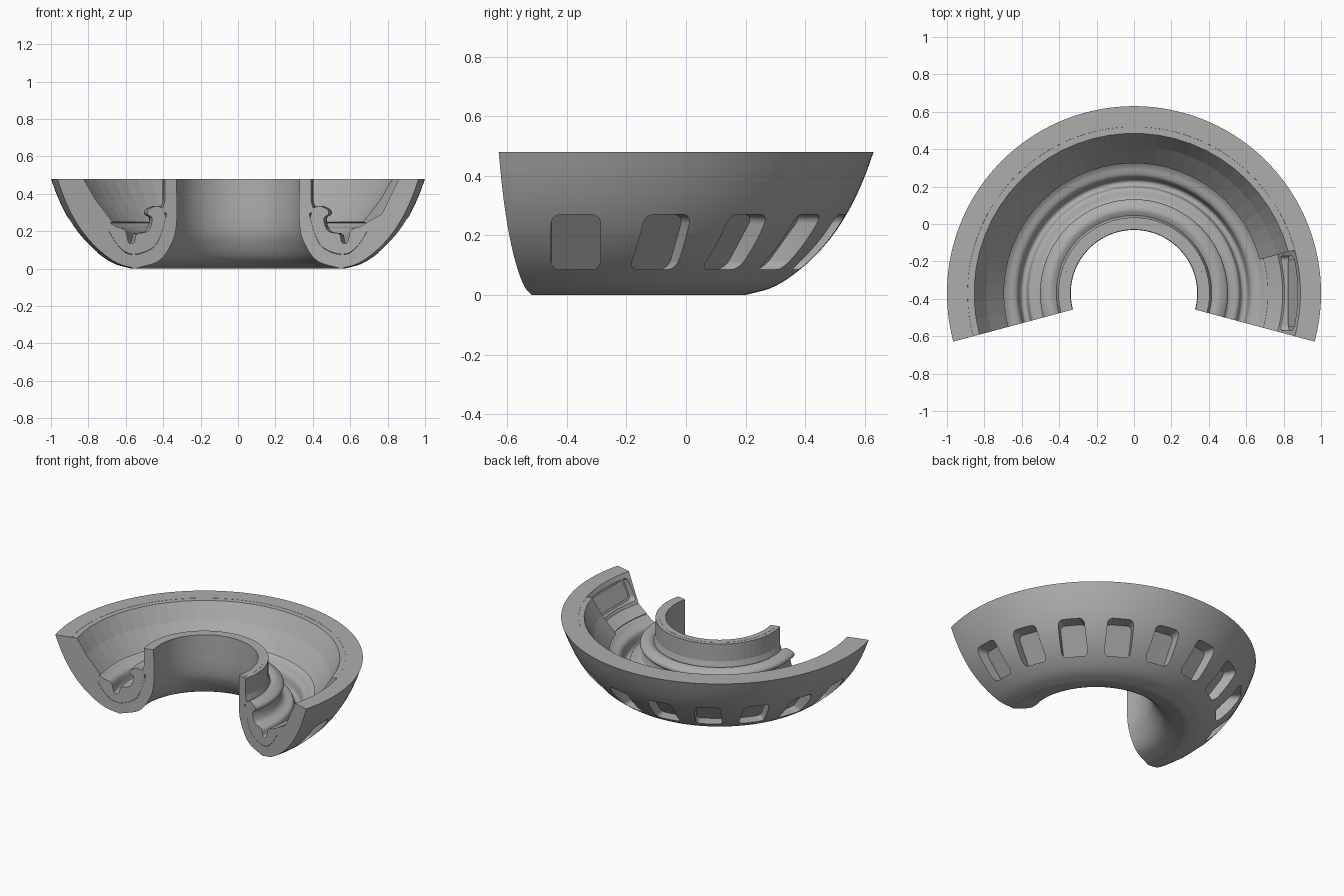
import bpy, bmesh, math
from mathutils import Vector

cube = bpy.data.objects.get("Cube")
if cube:
    bpy.data.objects.remove(cube)

CENTRE_Y = -0.37          # axis of revolution
START, END = -15, 195     # swept angle in degrees

grey = bpy.data.materials.new("plain_grey")
grey.use_nodes = True
grey.diffuse_color = (0.42, 0.42, 0.42, 1)
grey.node_tree.nodes["Principled BSDF"].inputs["Base Color"].default_value = (0.42, 0.42, 0.42, 1)


def polar(r, angle, z, side=0.0):
    """Point at a radius, angle and height, shifted sideways along the tangent."""
    c, s = math.cos(math.radians(angle)), math.sin(math.radians(angle))
    return Vector((r * c - side * s, CENTRE_Y + r * s + side * c, z))


def finish(name, bm):
    bmesh.ops.recalc_face_normals(bm, faces=bm.faces)
    mesh = bpy.data.meshes.new(name)
    bm.to_mesh(mesh)
    bm.free()
    mesh.materials.append(grey)
    obj = bpy.data.objects.new(name, mesh)
    bpy.context.collection.objects.link(obj)
    return obj


def loft(name, rings):
    """Skin a row of matching closed loops and cap both ends."""
    bm = bmesh.new()
    loops = [[bm.verts.new(p) for p in ring] for ring in rings]
    for a, b in zip(loops, loops[1:]):
        for i in range(len(a)):
            j = (i + 1) % len(a)
            bm.faces.new((a[i], a[j], b[j], b[i]))
    bm.faces.new(loops[0])
    bm.faces.new(loops[-1])
    return finish(name, bm)


def sweep(name, profile, steps, start=START, end=END):
    angles = [start + (end - start) * i / steps for i in range(steps + 1)]
    return loft(name, [[polar(r, a, z) for r, z in profile] for a in angles])


def spline(points, n=5):
    """Smooth curve through the points."""
    pts = [Vector(p) for p in points]
    pts = [2 * pts[0] - pts[1]] + pts + [2 * pts[-1] - pts[-2]]
    out = []
    for a, b, c, d in zip(pts, pts[1:], pts[2:], pts[3:]):
        for i in range(n):
            t = i / n
            out.append(0.5 * (2 * b + (c - a) * t + (2 * a - 5 * b + 4 * c - d) * t * t
                              + (3 * b - a - 3 * c + d) * t ** 3))
    return out + [pts[-2]]


def smooth(obj, angle=30):
    bpy.ops.object.select_all(action="DESELECT")
    obj.select_set(True)
    bpy.context.view_layer.objects.active = obj
    bpy.ops.object.shade_smooth_by_angle(angle=math.radians(angle))


def rounded_rect(w, z0, z1, rad):
    """Corners rounded, as (side, height) pairs."""
    out = []
    for k, (s, z) in enumerate([(w - rad, z1 - rad), (rad - w, z1 - rad),
                                (rad - w, z0 + rad), (w - rad, z0 + rad)]):
        for i in range(6):
            t = math.radians(90 * k + 18 * i)
            out.append((s + rad * math.cos(t), z + rad * math.sin(t)))
    return out


def radius_at(curve, z):
    for a, b in zip(curve, curve[1:]):
        if min(a[1], b[1]) <= z <= max(a[1], b[1]) and a[1] != b[1]:
            return a[0] + (b[0] - a[0]) * (z - a[1]) / (b[1] - a[1])
    return curve[-1][0]


def cut(obj, cutter):
    cutter.hide_render = True
    cutter.hide_set(True)
    mod = obj.modifiers.new("cut", "BOOLEAN")
    mod.object, mod.operation, mod.solver = cutter, "DIFFERENCE", "EXACT"
    bpy.context.view_layer.objects.active = obj
    bpy.ops.object.modifier_apply(modifier=mod.name)
    bpy.data.objects.remove(cutter)


# Shell: rounded outside and a stepped seat inside
inner_curve = spline([(0.34, 0.48), (0.34, 0.24), (0.37, 0.13), (0.44, 0.04), (0.57, 0)])
outer_curve = spline([(0.57, 0), (0.67, 0.03), (0.77, 0.1), (0.855, 0.19), (0.92, 0.29),
                      (0.967, 0.39), (1, 0.48)])
liner_under = spline([(0.4, 0.27), (0.42, 0.2), (0.46, 0.12), (0.54, 0.08), (0.61, 0.08),
                      (0.67, 0.13), (0.715, 0.2)])
seat = [(0.89, 0.48), (0.795, 0.29), (0.715, 0.25)] + liner_under[::-1] + [(0.385, 0.33), (0.38, 0.48)]
shell = sweep("shell", inner_curve + outer_curve[1:] + seat, 105)

# Outside windows, with floors following the shell
for k in range(10):
    rect = rounded_rect(0.083, 0.085, 0.27, 0.03)
    floor = [polar(radius_at(outer_curve, z) - 0.085, 20 * k, z, s) for s, z in rect]
    mouth = [polar(1.1, 20 * k, z, s) for s, z in rect]
    cut(shell, loft("window_cutter", [floor, mouth]))

# Recessed frame inside the exposed end pocket
rect = rounded_rect(0.2, 0.31, 0.45, 0.025)
wall = [(0.795, 0.29), (0.89, 0.48)]
cut(shell, loft("frame_cutter", [[polar(radius_at(wall, z) + d, 0, z, s) for s, z in rect]
                                 for d in (0.02, -0.06)]))
rect = rounded_rect(0.18, 0.327, 0.433, 0.02)
panel = loft("frame_panel", [[polar(radius_at(wall, z) + d, 0, z, s) for s, z in rect]
                             for d in (0.03, 0.01)])
smooth(shell)
smooth(panel)

# Liner: groove, shelf and curled lip
liner_top = spline([(0.735, 0.21), (0.715, 0.245), (0.675, 0.225), (0.625, 0.205), (0.605, 0.14),
                    (0.575, 0.14), (0.56, 0.185), (0.51, 0.195), (0.485, 0.22), (0.475, 0.27),
                    (0.5, 0.29), (0.495, 0.315), (0.45, 0.335), (0.41, 0.32)])
liner = sweep("liner", [(r, z + 0.002) for r, z in liner_under] + liner_top, 105)
smooth(liner, 40)

# Faceted inner facings, the outer one leaving one end bare
sweep("outer_facing", [(0.9, 0.479), (0.855, 0.479), (0.79, 0.37), (0.695, 0.25),
                       (0.72, 0.24), (0.81, 0.29)], 30, 15, END)
sweep("inner_facing", [(0.375, 0.479), (0.405, 0.479), (0.405, 0.36), (0.42, 0.31),
                       (0.39, 0.29), (0.375, 0.34)], 35)
